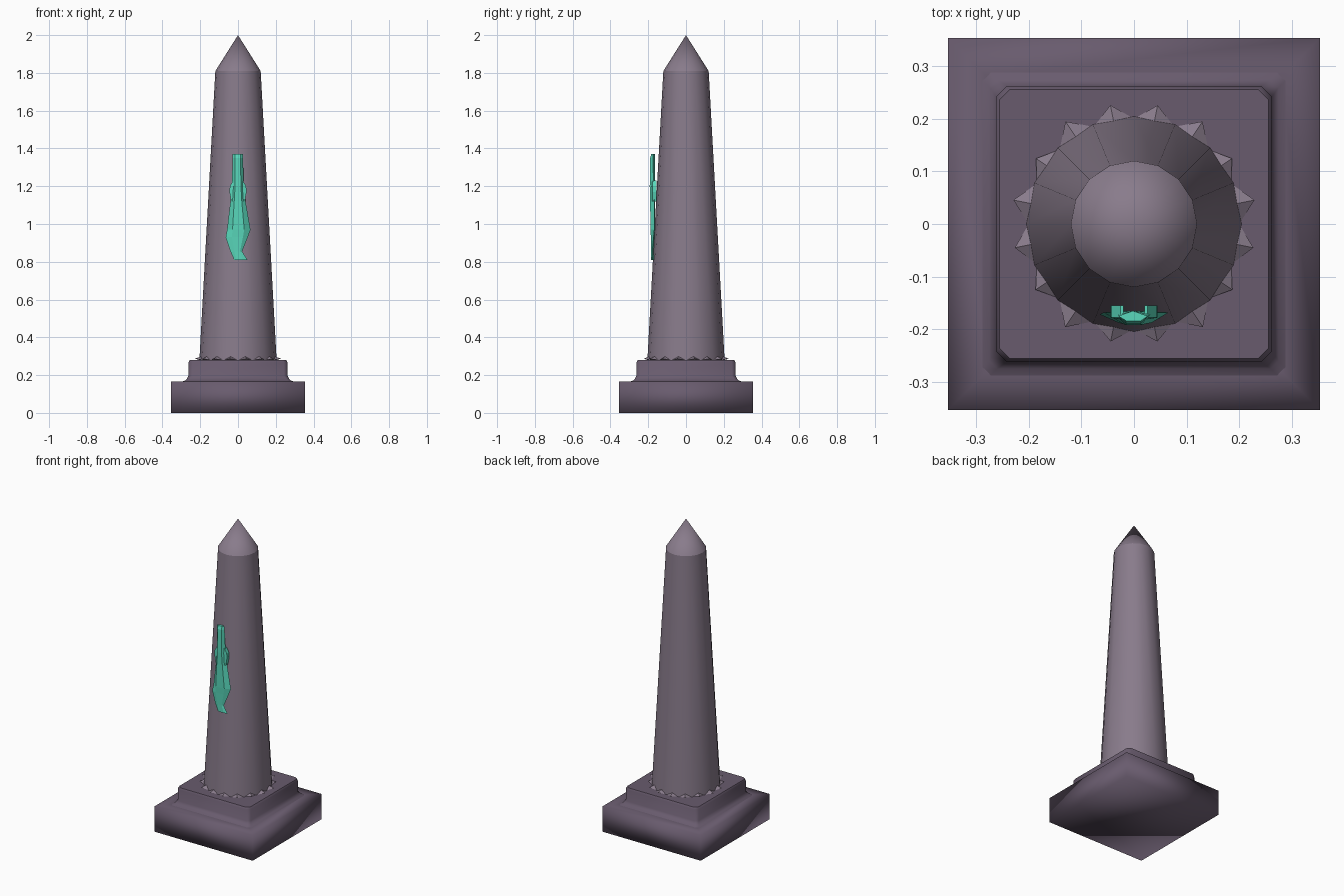
import bpy
import bmesh
from math import sin, cos, pi, radians

if "Cube" in bpy.data.objects:
    bpy.data.objects.remove(bpy.data.objects["Cube"], do_unlink=True)


def material(name, rgb):
    m = bpy.data.materials.new(name)
    m.use_nodes = True
    m.diffuse_color = (*rgb, 1)
    m.node_tree.nodes["Principled BSDF"].inputs["Base Color"].default_value = (*rgb, 1)
    return m


STONE = material("pale_mauve_stone", (0.25, 0.2, 0.26))
DARK = material("dark_mauve_stone", (0.14, 0.105, 0.155))
TEAL = material("teal_crystal", (0.1, 0.69, 0.5))
SIDES = 16


def circle(r, z):
    return [(r * sin(2 * pi * i / SIDES), r * cos(2 * pi * i / SIDES), z) for i in range(SIDES)]


def square(h, z, cut=0):
    """Square ring, with chamfered corners when cut is above zero."""
    if not cut:
        return [(h, h, z), (-h, h, z), (-h, -h, z), (h, -h, z)]
    k = h - cut
    return [(h, k, z), (k, h, z), (-k, h, z), (-h, k, z),
            (-h, -k, z), (-k, -h, z), (k, -h, z), (h, -k, z)]


def loft(name, rings, mat, angle=None, tip=None):
    """Skin a stack of rings and close both ends; tip makes a point on top."""
    bm = bmesh.new()
    loops = [[bm.verts.new(p) for p in ring] for ring in rings]
    n = len(loops[0])
    for a, b in zip(loops, loops[1:]):
        for i in range(n):
            j = (i + 1) % n
            bm.faces.new((a[i], a[j], b[j], b[i]))
    bm.faces.new(loops[0])
    if tip:
        apex = bm.verts.new(tip)
        for i in range(n):
            bm.faces.new((loops[-1][i], loops[-1][(i + 1) % n], apex))
    else:
        bm.faces.new(loops[-1])
    return finish(name, bm, mat, angle)


def finish(name, bm, mat, angle=None):
    bmesh.ops.recalc_face_normals(bm, faces=bm.faces)
    me = bpy.data.meshes.new(name)
    bm.to_mesh(me)
    bm.free()
    me.materials.append(mat)
    ob = bpy.data.objects.new(name, me)
    bpy.context.collection.objects.link(ob)
    bpy.ops.object.select_all(action="DESELECT")
    ob.select_set(True)
    bpy.context.view_layer.objects.active = ob
    if angle:
        bpy.ops.object.shade_smooth_by_angle(angle=radians(angle))
    return ob


# Plinth: a soft-shaded slab with a chamfered step on it
loft("base_slab", [square(0.354, 0), square(0.354, 0.165), square(0.28, 0.168)], DARK, 180)
loft("base_step", [square(0.295, 0.164, 0.015), square(0.275, 0.174, 0.015),
                   square(0.263, 0.195, 0.02), square(0.262, 0.268, 0.02),
                   square(0.256, 0.28, 0.02)], DARK, 50)

# Tapered shaft with a pointed cap
loft("shaft", [circle(0.205, 0.27), circle(0.12, 1.81)], STONE, 25)
loft("pointed_cap", [circle(0.12, 1.81)], STONE, 25, tip=(0, 0, 2))

# Jagged collar: one splinter per side of the shaft
bm = bmesh.new()
for i in range(SIDES):
    a0, a1 = 2 * pi * i / SIDES, 2 * pi * (i + 1) / SIDES
    mid = (a0 + a1) / 2
    r = 0.23 + 0.006 * sin(i * 2.3)
    foot = [bm.verts.new((0.2 * sin(a), 0.2 * cos(a), 0.279)) for a in (a0, a1)]
    top = bm.verts.new((0.196 * sin(mid), 0.196 * cos(mid), 0.3))
    point = bm.verts.new((r * sin(mid), r * cos(mid), 0.287))
    bm.faces.new((foot[0], point, top))
    bm.faces.new((point, foot[1], top))
    bm.faces.new((foot[1], point, foot[0]))
finish("jagged_collar", bm, STONE)

# Crystal blade on the front: left edge, ridge, right edge and back per row
rows = [  # z, left x, right x, ridge y, edge y
    (0.81, -0.02, 0.05, -0.184, -0.179),
    (0.855, -0.04, 0.022, -0.184, -0.178),
    (0.93, -0.065, 0.052, -0.186, -0.172),
    (0.97, -0.058, 0.066, -0.188, -0.168),
    (1.12, -0.04, 0.04, -0.19, -0.168),
    (1.2, -0.031, 0.031, -0.192, -0.172),
    (1.35, -0.03, 0.026, -0.19, -0.175),
    (1.37, -0.03, 0.026, -0.184, -0.175)]
loft("crystal_blade",
     [[(xl, ye, z), (xl / 2, yr, z), (xr / 2, yr, z), (xr, ye, z), ((xl + xr) / 2, -0.165, z)]
      for z, xl, xr, yr, ye in rows], TEAL)

# Small barbs either side of the blade
for side, label in ((1, "left"), (-1, "right")):
    loft("crystal_barb_" + label,
         [[(side * x, y, z) for x, y in ((0.02, -0.182), (w, -0.178), (w, -0.155), (0.02, -0.155))]
          for z, w in ((1.12, 0.036), (1.17, 0.045), (1.2, 0.043), (1.23, 0.026))], TEAL)
